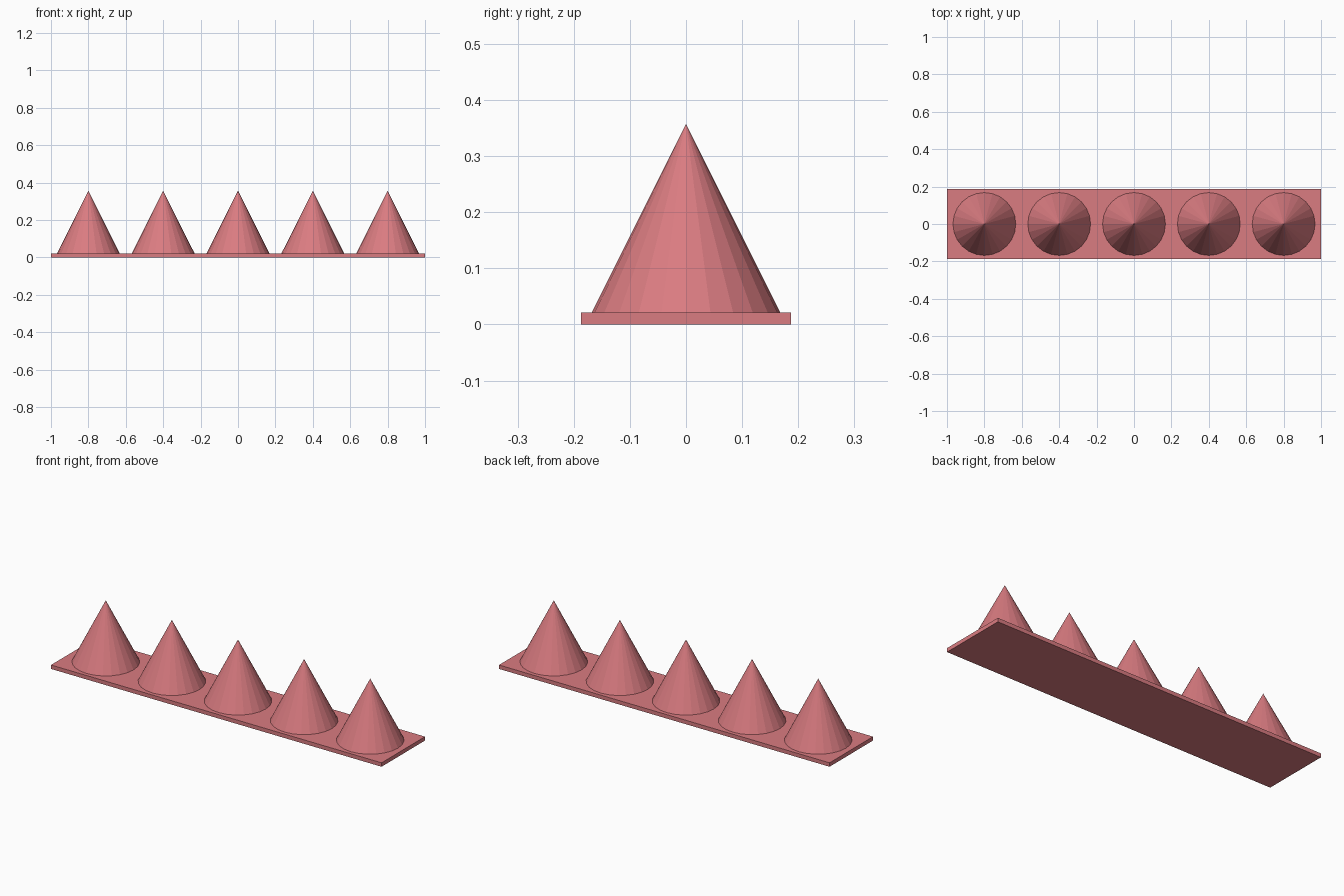
import bpy

if "Cube" in bpy.data.objects:
    bpy.data.objects.remove(bpy.data.objects["Cube"])

PLATE_LENGTH, PLATE_WIDTH, PLATE_HEIGHT = 2.0, 0.375, 0.0215
SPIKE_COUNT, SPIKE_SPACING = 5, 0.4
SPIKE_RADIUS, SPIKE_TOP = 0.168, 0.357

red = bpy.data.materials.new("soft_red")
red.diffuse_color = (0.7, 0.2, 0.22, 1.0)
red.use_nodes = True
red.node_tree.nodes["Principled BSDF"].inputs["Base Color"].default_value = red.diffuse_color


def finish(name):
    obj = bpy.context.object
    obj.name = name
    obj.data.materials.append(red)
    return obj


# Flat base plate
bpy.ops.mesh.primitive_cube_add(size=1, location=(0, 0, PLATE_HEIGHT / 2))
plate = finish("base_plate")
plate.scale = (PLATE_LENGTH, PLATE_WIDTH, PLATE_HEIGHT)
bpy.ops.object.transform_apply(location=False, rotation=False, scale=True)

# Row of faceted spikes standing on the plate
spike_height = SPIKE_TOP - PLATE_HEIGHT
for i in range(SPIKE_COUNT):
    x = (i - (SPIKE_COUNT - 1) / 2) * SPIKE_SPACING
    bpy.ops.mesh.primitive_cone_add(
        vertices=24, radius1=SPIKE_RADIUS, radius2=0, depth=spike_height,
        location=(x, 0, PLATE_HEIGHT + spike_height / 2))
    finish(f"spike_{i + 1}")
